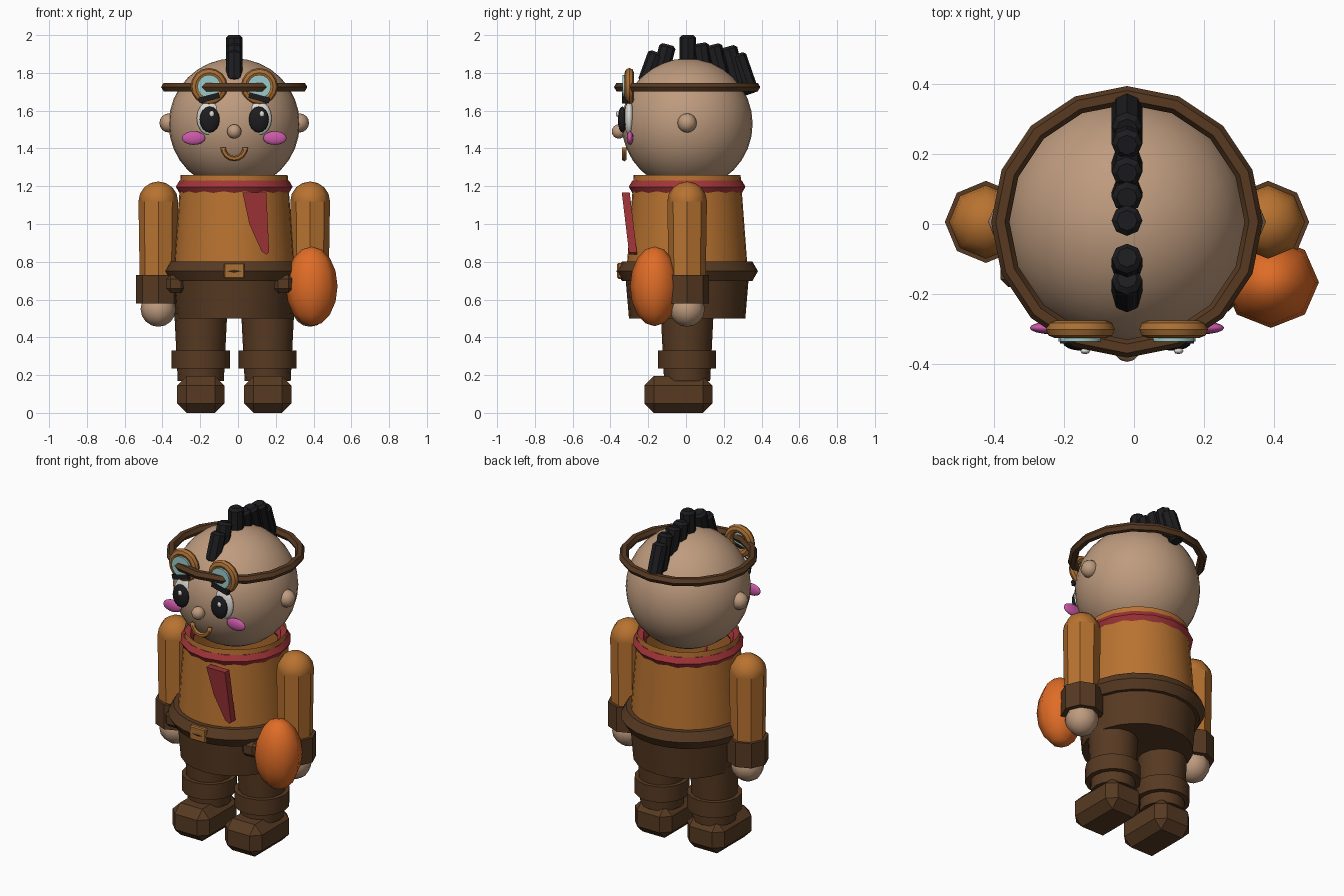
import bpy, bmesh, math
from mathutils import Vector

if "Cube" in bpy.data.objects:
    bpy.data.objects.remove(bpy.data.objects["Cube"])

CX, CY = -0.02, 0.006  # body axis


def mat(name, r, g, b):
    m = bpy.data.materials.new(name)
    m.diffuse_color = (r, g, b, 1)
    m.use_nodes = True
    m.node_tree.nodes["Principled BSDF"].inputs["Base Color"].default_value = m.diffuse_color
    return m


SKIN = mat("skin", .52, .33, .21)
CLOTH = mat("orange_cloth", .48, .17, .03)
BROWN = mat("brown_leather", .095, .042, .016)
BLACK = mat("black", .012, .012, .014)
RED = mat("red_scarf", .36, .035, .04)
BALL = mat("bright_orange", .74, .15, .02)
PINK = mat("pink", .6, .1, .4)
TEAL = mat("lens_teal", .33, .6, .6)
WHITE = mat("eye_white", .72, .7, .66)
GOLD = mat("brass", .4, .16, .035)


def finish(name, m, smooth=None):
    o = bpy.context.object
    o.name = name
    o.data.materials.append(m)
    if smooth == "all":
        bpy.ops.object.shade_smooth()
    elif smooth == "angle":
        bpy.ops.object.shade_smooth_by_angle(angle=math.radians(30))
    return o


def ball(name, m, loc, r, seg=16, rings=8):
    bpy.ops.mesh.primitive_uv_sphere_add(segments=seg, ring_count=rings, radius=1, location=loc)
    bpy.context.object.scale = r if isinstance(r, tuple) else (r, r, r)
    return finish(name, m, "all")


def tube(name, m, x, y, z0, z1, r0, r1, seg, cap='NGON'):
    bpy.ops.mesh.primitive_cone_add(vertices=seg, radius1=r0, radius2=r1, depth=z1 - z0,
                                    end_fill_type=cap, location=(x, y, (z0 + z1) / 2),
                                    rotation=(0, 0, math.pi / 2))
    return finish(name, m, "angle")


def ring(name, m, loc, major, minor, seg, mseg, upright=False):
    bpy.ops.mesh.primitive_torus_add(location=loc, major_radius=major, minor_radius=minor,
                                     major_segments=seg, minor_segments=mseg,
                                     rotation=(math.pi / 2 if upright else 0, 0, 0))
    return finish(name, m, "angle")


def bevel(o, width, angle=30):
    b = o.modifiers.new("bevel", 'BEVEL')
    b.width, b.segments = width, 1
    b.limit_method, b.angle_limit = 'ANGLE', math.radians(angle)


def box(name, m, loc, size, bev=0, rot=(0, 0, 0)):
    bpy.ops.mesh.primitive_cube_add(size=1, location=loc, rotation=rot)
    o = bpy.context.object
    o.scale = size
    bpy.ops.object.transform_apply(location=False, rotation=False, scale=True)
    finish(name, m)
    if bev:
        bevel(o, bev)
    return o


# Head, nose, mouth
ball("head", SKIN, (CX, CY, 1.53), .347, 32, 16)
ball("nose", SKIN, (CX, -.355, 1.49), .038, 12, 8)
mouth = ring("mouth", GOLD, (CX, -.327, 1.405), .059, .014, 16, 6, True)
bm = bmesh.new()
bm.from_mesh(mouth.data)
bmesh.ops.delete(bm, geom=[v for v in bm.verts if v.co.y > .005], context='VERTS')
bmesh.ops.holes_fill(bm, edges=bm.edges[:], sides=8)
bm.to_mesh(mouth.data)
bm.free()

# Mohawk bars: base (y, z) to tip (y, z)
BARS = [(-.215, 1.745, -.155, 1.91), (-.14, 1.78, -.095, 1.95), (.01, 1.8, .01, 2.0),
        (.10, 1.8, .075, 1.957), (.19, 1.77, .145, 1.95), (.28, 1.73, .225, 1.94),
        (.345, 1.69, .272, 1.90)]
for i, (y0, z0, y1, z1) in enumerate(BARS):
    a, b = Vector((CX, y0, z0)), Vector((CX, y1, z1))
    bpy.ops.mesh.primitive_cylinder_add(vertices=8, radius=.044, depth=(b - a).length,
                                        location=(a + b) / 2,
                                        rotation=(-math.atan2(y1 - y0, z1 - z0), 0, 0))
    bevel(finish(f"hair_bar_{i + 1}", BLACK), .014, 60)

# Goggle strap
ring("goggle_strap", BROWN, (CX, CY, 1.725), .361, .026, 16, 6)

# Torso, scarf, belt, hips
tube("jacket", CLOTH, CX, CY, .74, 1.26, .322, .283, 32, 'NOTHING')
ring("scarf", RED, (CX, CY, 1.197), .272, .037, 16, 6)
tube("hips", BROWN, CX, CY, .5, .76, .308, .33, 24)
ring("belt", BROWN, (CX, CY, .75), .315, .06, 24, 6)
box("belt_buckle", GOLD, (CX, -.349, .752), (.11, .03, .084), .006)
box("left_pouch", BROWN, (-.33, -.12, .683), (.1, .12, .095), .022)
box("right_pouch", BROWN, (.24, -.2, .683), (.1, .1, .095), .022)

# Scarf tail: slanted tapering plate
TAIL = [(.024, 1.167), (.06, 1.0), (.125, .855), (.15, .838), (.165, .85), (.15, 1.167)]
bm = bmesh.new()
slope = lambda z: -.30 + (1.167 - z) * .12
front = bm.faces.new([bm.verts.new((x, slope(z) - .04, z)) for x, z in TAIL])
ext = bmesh.ops.extrude_face_region(bm, geom=[front], use_keep_orig=True)
bmesh.ops.translate(bm, vec=(0, .042, 0),
                    verts=[g for g in ext["geom"] if isinstance(g, bmesh.types.BMVert)])
bmesh.ops.recalc_face_normals(bm, faces=bm.faces[:])
me = bpy.data.meshes.new("scarf_tail")
bm.to_mesh(me)
bm.free()
me.materials.append(RED)
tail = bpy.data.objects.new("scarf_tail", me)
bpy.context.collection.objects.link(tail)

# Paired parts
for side, s in (("left", -1), ("right", 1)):
    def X(d):
        return CX + s * d

    # Face
    ball(side + "_ear", SKIN, (X(.345), CY, 1.535), .051, 8, 8)
    ex = X(.133)
    ball(side + "_eye", WHITE, (ex, -.3, 1.56), (.066, .028, .09))
    ball(side + "_pupil", BLACK, (ex - s * .003, -.337, 1.553), (.053, .024, .069))
    ball(side + "_eye_glint", WHITE, (ex + .014, -.362, 1.583), (.014, .009, .016), 8, 6)
    box(side + "_brow", BLACK, (ex, -.325, 1.668), (.112, .03, .03), 0, (0, s * .26, 0))
    ball(side + "_cheek", PINK, (X(.215), -.296, 1.455), (.062, .018, .036))

    # Goggles
    ring(side + "_goggle_rim", GOLD, (ex, -.3, 1.728), .073, .025, 16, 8, True)
    bpy.ops.mesh.primitive_cylinder_add(vertices=16, radius=.062, depth=.012,
                                        location=(ex, -.329, 1.728), rotation=(math.pi / 2, 0, 0))
    finish(side + "_goggle_lens", TEAL, "angle")

    # Arm
    ax = X(.402)
    ball(side + "_shoulder", CLOTH, (ax, CY, 1.12), .105, 8, 8)
    tube(side + "_sleeve", CLOTH, ax, CY, .68, 1.12, .098, .105, 8)
    tube(side + "_cuff", BROWN, ax, CY, .58, .73, .117, .117, 8)
    ball(side + "_hand", SKIN, (ax, CY, .55), .094, 8, 8)

    # Leg
    lx = X(.177)
    tube(side + "_leg", BROWN, lx, CY, .17, .53, .122, .14, 16)
    tube(side + "_boot_cuff", BROWN, lx, CY, .235, .33, .154, .154, 16)
    box(side + "_shoe", BROWN, (lx, -.04, .0975), (.25, .36, .195), .05)

# Held ball
ball("held_ball", BALL, (.39, -.166, .67), (.137, .13, .211), 8, 8)
